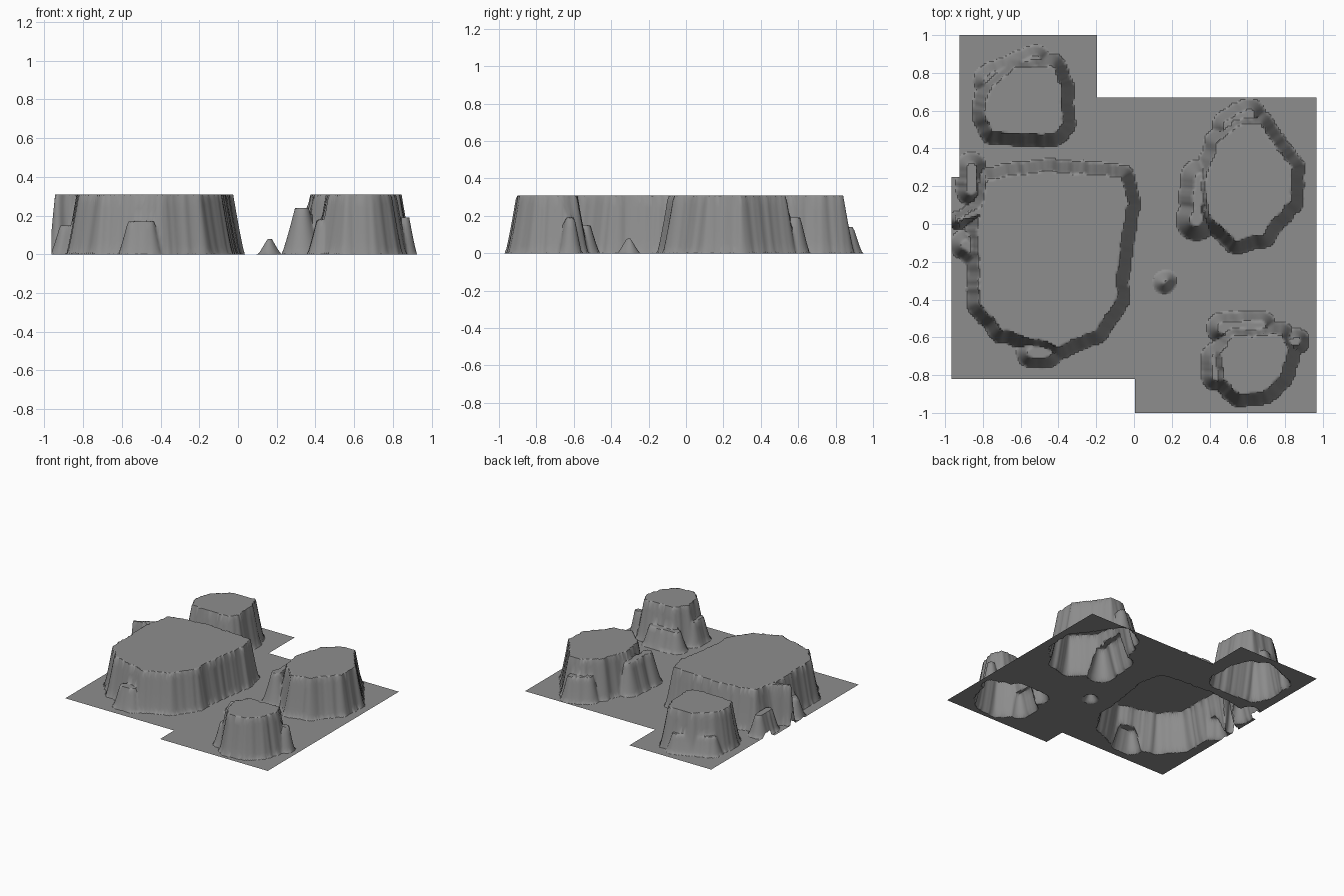
import bpy
import bmesh
import math
from mathutils import Vector, noise

cube = bpy.data.objects.get("Cube")
if cube:
    bpy.data.objects.remove(cube, do_unlink=True)

PLATEAU = 0.31      # height of every flat summit
STEP = 0.01         # grid spacing of the terrain surface
COLUMNS, ROWS = 193, 200
LEFT, FRONT = -COLUMNS * STEP / 2, -ROWS * STEP / 2

stone = bpy.data.materials.new("grey stone")
stone.use_nodes = True
stone.diffuse_color = (0.27, 0.27, 0.27, 1)
stone.node_tree.nodes["Principled BSDF"].inputs["Base Color"].default_value = stone.diffuse_color


class Ledge:
    """Flat-topped rock: a closed outline, or a two-point ridge with a radius."""

    def __init__(self, points, height=PLATEAU, radius=0.0, wall=0.06):
        self.height, self.radius, self.wall = height, radius, wall
        pts = [Vector(p) / 100 for p in points]
        self.edges = list(zip(pts, pts[1:] + pts[:1]))
        reach = radius + wall + STEP * 3
        self.low = [min(p[axis] for p in pts) - reach for axis in range(2)]
        self.high = [max(p[axis] for p in pts) + reach for axis in range(2)]

    def height_at(self, x, y):
        if not (self.low[0] < x < self.high[0] and self.low[1] < y < self.high[1]):
            return 0
        inside, gap, foot = False, math.inf, None
        here = Vector((x, y))
        for start, end in self.edges:
            along = end - start
            if (start.y > y) != (end.y > y) and x < start.x + (y - start.y) * along.x / along.y:
                inside = not inside
            t = max(0, min(1, (here - start).dot(along) / along.length_squared))
            nearest = start + along * t
            distance = (here - nearest).length
            if distance < gap:
                gap, foot = distance, nearest
        # Flutes follow the nearest outline point, so they run down the wall
        sample = Vector((foot.x, foot.y, self.height))
        flute = noise.noise(sample * 18) + noise.noise(sample * 43) / 2
        gap = (-gap if inside else gap) - self.radius + STEP * flute
        fall = max(0, min(1, gap / self.wall))
        return self.height * (1 - fall) ** 1.15


def ridge(start, end, height, radius=0.03, wall=0.05):
    return Ledge([start, end], height, radius, wall)


# Outlines are in hundredths of a unit
parts = {}

large_outline = [(-78, 24), (-45, 28), (-6, 25), (-3, 10), (-8, -20), (-9, -40),
                 (-20, -57), (-40, -65), (-70, -56), (-82, -42), (-83, 2)]
parts["large_mesa"] = [Ledge(large_outline)]
# Left spur, lower steps beside it, front buttress
parts["large_mesa"].append(ridge((-93, 2), (-80, 8), PLATEAU, 0.02, 0.03))
parts["large_mesa"].append(ridge((-89, -11), (-82, -16), 0.15))
parts["large_mesa"].append(ridge((-86, 18), (-86, 30), 0.16))
parts["large_mesa"].append(ridge((-54, -68), (-46, -68), 0.17))

right_outline = [(44, 43), (54, 53), (67, 53), (84, 29), (83, 12),
                 (68, -6), (54, -9), (39, 4), (37, 22)]
parts["right_mesa"] = [Ledge(right_outline)]
# West shelf and back terrace
parts["right_mesa"].append(ridge((35, 24), (33, 2), 0.24, wall=0.07))
parts["right_mesa"].append(ridge((50, 52), (61, 58), 0.19))

front_outline = [(52, -59), (78, -58), (82, -67), (78, -81),
                 (69, -89), (56, -91), (47, -82), (46, -68)]
parts["front_mesa"] = [Ledge(front_outline)]
# Back terrace, east spur, west step
parts["front_mesa"].append(ridge((47, -55), (67, -54), 0.15))
parts["front_mesa"].append(ridge((78, -64), (86, -62), 0.19, 0.02, 0.04))
parts["front_mesa"].append(ridge((44, -71), (44, -80), 0.18))

back_outline = [(-76, 73), (-64, 83), (-43, 84), (-38, 72),
                (-37, 53), (-43, 47), (-75, 48), (-80, 60)]
parts["back_mesa"] = [Ledge(back_outline)]
# Back terrace
parts["back_mesa"].append(ridge((-77, 76), (-52, 87), 0.14))

# A lone spike between the mesas
parts["small_rock"] = [ridge((16, -31), (17, -30), 0.08, 0)]


def on_ground(x, y):
    """Stepped outline of the ground sheet."""
    if y > 0.67:
        return -0.92 < x < -0.19
    if y > 0.25:
        return x > -0.92
    return y > -0.82 or x > 0.01


# Sample the highest ledge at every grid point
surface = {}
for i in range(COLUMNS + 1):
    for j in range(ROWS + 1):
        x, y = LEFT + i * STEP, FRONT + j * STEP
        z, owner = 0, "ground"
        for name, ledges in parts.items():
            h = max(ledge.height_at(x, y) for ledge in ledges)
            if h > z:
                z, owner = h, name
        surface[i, j] = (Vector((x, y, z)), owner)

# Hand each grid cell to the rock it belongs to, or to the ground
cells = {name: [] for name in ["ground", *parts]}
for i in range(COLUMNS):
    for j in range(ROWS):
        corners = [(i, j), (i + 1, j), (i + 1, j + 1), (i, j + 1)]
        if on_ground(LEFT + (i + 0.5) * STEP, FRONT + (j + 0.5) * STEP):
            highest = max((surface[c] for c in corners), key=lambda s: s[0].z)
            cells[highest[1]].append(corners)

for name, quads in cells.items():
    bm = bmesh.new()
    verts = {}
    for corners in quads:
        for c in corners:
            if c not in verts:
                verts[c] = bm.verts.new(surface[c][0])
        bm.faces.new([verts[c] for c in corners])
    mesh = bpy.data.meshes.new(name)
    bm.to_mesh(mesh)
    bm.free()
    mesh.materials.append(stone)
    obj = bpy.data.objects.new(name, mesh)
    bpy.context.collection.objects.link(obj)
    bpy.ops.object.select_all(action="DESELECT")
    obj.select_set(True)
    bpy.context.view_layer.objects.active = obj
    bpy.ops.object.shade_smooth_by_angle(angle=math.radians(50))
